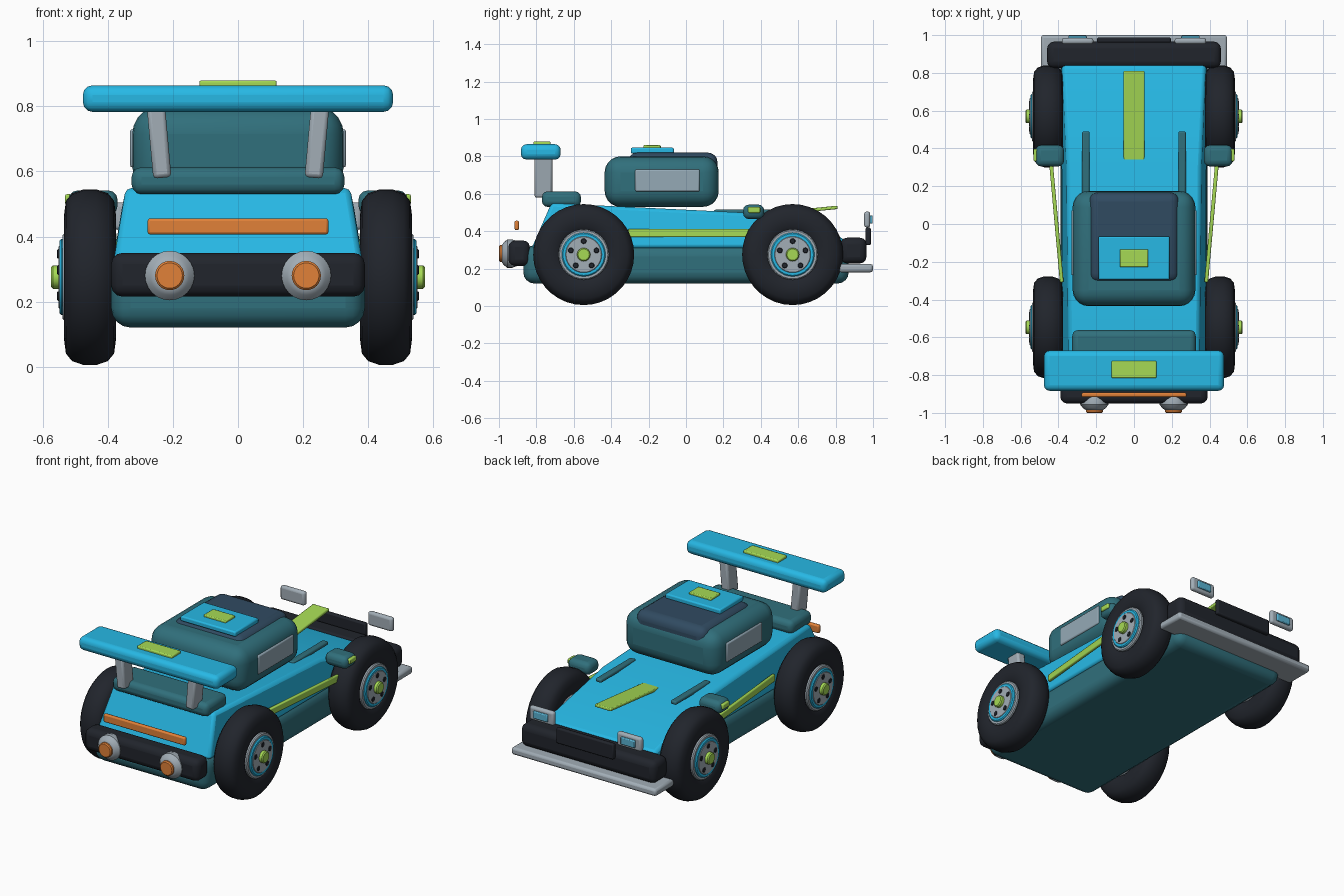
import bpy, bmesh, math
from mathutils import Matrix

if "Cube" in bpy.data.objects:
    bpy.data.objects.remove(bpy.data.objects["Cube"])

COLS = {"cyan": (.02, .48, .78), "teal": (.03, .16, .2), "black": (.015, .018, .025),
        "navy": (.03, .07, .12), "lime": (.38, .7, .09), "orange": (.75, .22, .04),
        "silver": (.36, .42, .47), "glass": (.3, .4, .47), "lens": (.1, .45, .65)}
MATS = {}
for k, c in COLS.items():
    MATS[k] = bpy.data.materials.new(k)
    MATS[k].diffuse_color = (*c, 1)


def finish(name, bm, col, bevel=0, seg=3):
    bmesh.ops.recalc_face_normals(bm, faces=bm.faces)
    me = bpy.data.meshes.new(name)
    bm.to_mesh(me)
    bm.free()
    me.materials.append(MATS[col])
    ob = bpy.data.objects.new(name, me)
    bpy.context.collection.objects.link(ob)
    if bevel:
        m = ob.modifiers.new("bevel", "BEVEL")
        m.width, m.segments, m.limit_method = bevel, seg, 'ANGLE'
    bpy.ops.object.select_all(action='DESELECT')
    ob.select_set(True)
    bpy.context.view_layer.objects.active = ob
    bpy.ops.object.shade_smooth_by_angle(angle=math.radians(35))
    return ob


def box(name, x, y, z, col, bevel=.01, seg=3, rot=(0, 0, 0)):
    """Rounded box from (min, max) ranges."""
    bm = bmesh.new()
    bmesh.ops.create_cube(bm, size=1)
    for v in bm.verts:
        v.co = [v.co[i] * (r[1] - r[0]) for i, r in enumerate((x, y, z))]
    ob = finish(name, bm, col, bevel, seg)
    ob.location = [(r[0] + r[1]) / 2 for r in (x, y, z)]
    ob.rotation_euler = rot
    return ob


def pair(name, x, y, z, col, bevel=.01, seg=3, rot=(0, 0, 0)):
    box(name + "_right", x, y, z, col, bevel, seg, rot)
    box(name + "_left", (-x[1], -x[0]), y, z, col, bevel, seg, (rot[0], -rot[1], -rot[2]))


def lathe(name, profile, col, axis, loc, n=32):
    """Spin a closed (radius, height) profile; axis 'X', '-X' or '-Y'."""
    bm = bmesh.new()
    vs = [bm.verts.new((r, 0, h)) for r, h in profile]
    es = [bm.edges.new((vs[i], vs[(i + 1) % len(vs)])) for i in range(len(vs))]
    bmesh.ops.spin(bm, geom=vs + es, cent=(0, 0, 0), axis=(0, 0, 1),
                   angle=2 * math.pi, steps=n)
    bmesh.ops.remove_doubles(bm, verts=bm.verts, dist=1e-4)
    rot = {"X": Matrix.Rotation(math.pi / 2, 4, 'Y'), "-X": Matrix.Rotation(-math.pi / 2, 4, 'Y'),
           "-Y": Matrix.Rotation(math.pi / 2, 4, 'X')}[axis]
    bmesh.ops.transform(bm, matrix=Matrix.Translation(loc) @ rot, verts=bm.verts)
    return finish(name, bm, col)


def disc(name, r, h0, h1, col, axis, loc, n=32, c=.006):
    return lathe(name, [(0, h0), (r - c, h0), (r, h0 + c), (r, h1 - c), (r - c, h1), (0, h1)],
                 col, axis, loc, n)


# Lower chassis
box("chassis", (-.39, .39), (-.87, .87), (.12, .325), "teal", .06, 4)

# Upper body: side profile (y, z, half width)
prof = [(-.825, .31, .385), (-.72, .55, .345), (.3, .5, .355), (.84, .365, .378), (.85, .31, .385)]
bm = bmesh.new()
sides = [[bm.verts.new((s * w, y, z)) for y, z, w in prof] for s in (-1, 1)]
for s in sides:
    bm.faces.new(s)
for i in range(len(prof)):
    j = (i + 1) % len(prof)
    bm.faces.new((sides[0][i], sides[0][j], sides[1][j], sides[1][i]))
finish("upper_body", bm, "cyan", .018, 2)

# Side stripes, hood stripe and hood vents
pair("side_stripe", (.402, .422), (-.31, .35), (.368, .412), "lime", .006, 2, (0, 0, -.09))
box("hood_stripe", (-.055, .055), (.28, .812), (.492, .51), "lime", .005, 2, (.1, 0, 0))
pair("hood_vent", (.235, .275), (.15, .49), (.492, .515), "teal", .009)

# Cabin with dark canopy, roof pad and side windows
box("cabin", (-.325, .325), (-.435, .175), (.53, .8), "teal", .085, 5)
box("canopy", (-.24, .24), (-.31, .168), (.6, .82), "navy", .05, 4)
box("roof_pad", (-.188, .188), (-.295, -.065), (.815, .847), "cyan", .008, 2)
box("roof_badge", (-.075, .075), (-.228, -.135), (.84, .86), "lime", .005, 2)
pair("side_window", (.312, .332), (-.272, .073), (.612, .73), "glass", .008, 2)

# Rear deck, wing and wing posts
box("rear_deck", (-.327, .327), (-.77, -.562), (.53, .613), "teal", .03)
box("wing", (-.477, .477), (-.883, -.67), (.783, .865), "cyan", .03)
box("wing_badge", (-.119, .119), (-.815, -.725), (.858, .88), "lime", .006, 2)
pair("wing_post", (.215, .271), (-.81, -.715), (.58, .81), "silver", .012, 2, (0, .09, 0))

# Rear bumper, light bar and exhausts
box("rear_bumper", (-.39, .39), (-.95, -.835), (.215, .35), "black", .035)
box("rear_light_bar", (-.278, .278), (-.917, -.893), (.406, .456), "orange", .008, 2)
for n, s in (("right", 1), ("left", -1)):
    loc = (s * .21, 0, .28)
    lathe("exhaust_ring_" + n, [(0, .9), (.065, .9), (.076, .93), (.076, .955), (.06, .975),
                                (.045, .985), (0, .985)], "silver", "-Y", loc, 24)
    disc("exhaust_core_" + n, .045, .95, 1, "orange", "-Y", loc, 24)

# Front bumper, grille, splitter and headlights
box("front_bumper", (-.46, .46), (.825, .965), (.228, .365), "black", .035)
box("grille", (-.195, .195), (.96, .988), (.325, .42), "black", .008, 2)
box("splitter", (-.493, .493), (.815, 1), (.18, .225), "silver", .014, 2)
pair("headlight", (.215, .382), (.952, .985), (.42, .505), "silver", .014)
pair("headlight_lens", (.25, .347), (.975, .997), (.44, .485), "lens", .005, 2)

# Wing mirrors
pair("mirror", (.37, .522), (.305, .418), (.465, .542), "teal", .03)
pair("mirror_marker", (.51, .532), (.332, .397), (.498, .53), "lime", .006, 2)

# Wheels
tyre = [(.13, -.065), (.15, -.078), (.19, -.08), (.235, -.074), (.258, -.055), (.27, -.02),
        (.27, .02), (.258, .055), (.235, .074), (.19, .08), (.15, .078), (.13, .065)]
for end, y in (("rear", -.547), ("front", .57)):
    for sd, s in (("right", 1), ("left", -1)):
        ax, tag = ("X" if s > 0 else "-X"), f"_{end}_{sd}"
        loc = (s * .455, y, .275)
        lathe("tyre" + tag, tyre, "black", ax, loc, 36)
        disc("rim" + tag, .135, -.075, .084, "silver", ax, loc)
        disc("rim_ring" + tag, .117, .06, .094, "cyan", ax, loc)
        disc("hub_plate" + tag, .1, .06, .097, "silver", ax, loc)
        disc("hub_cap" + tag, .036, .06, .12, "lime", ax, loc, 16)
        for k in range(5):
            a = math.pi / 2 + k * 2 * math.pi / 5
            disc(f"wheel_bolt{tag}_{k}", .015, .06, .101, "black", ax,
                 (loc[0], y + .072 * math.cos(a), .275 + .072 * math.sin(a)), 10, .003)

for m in bpy.data.materials:
    if m.users and not m.is_grease_pencil:
        m.use_nodes = True
        m.node_tree.nodes["Principled BSDF"].inputs["Base Color"].default_value = m.diffuse_color
